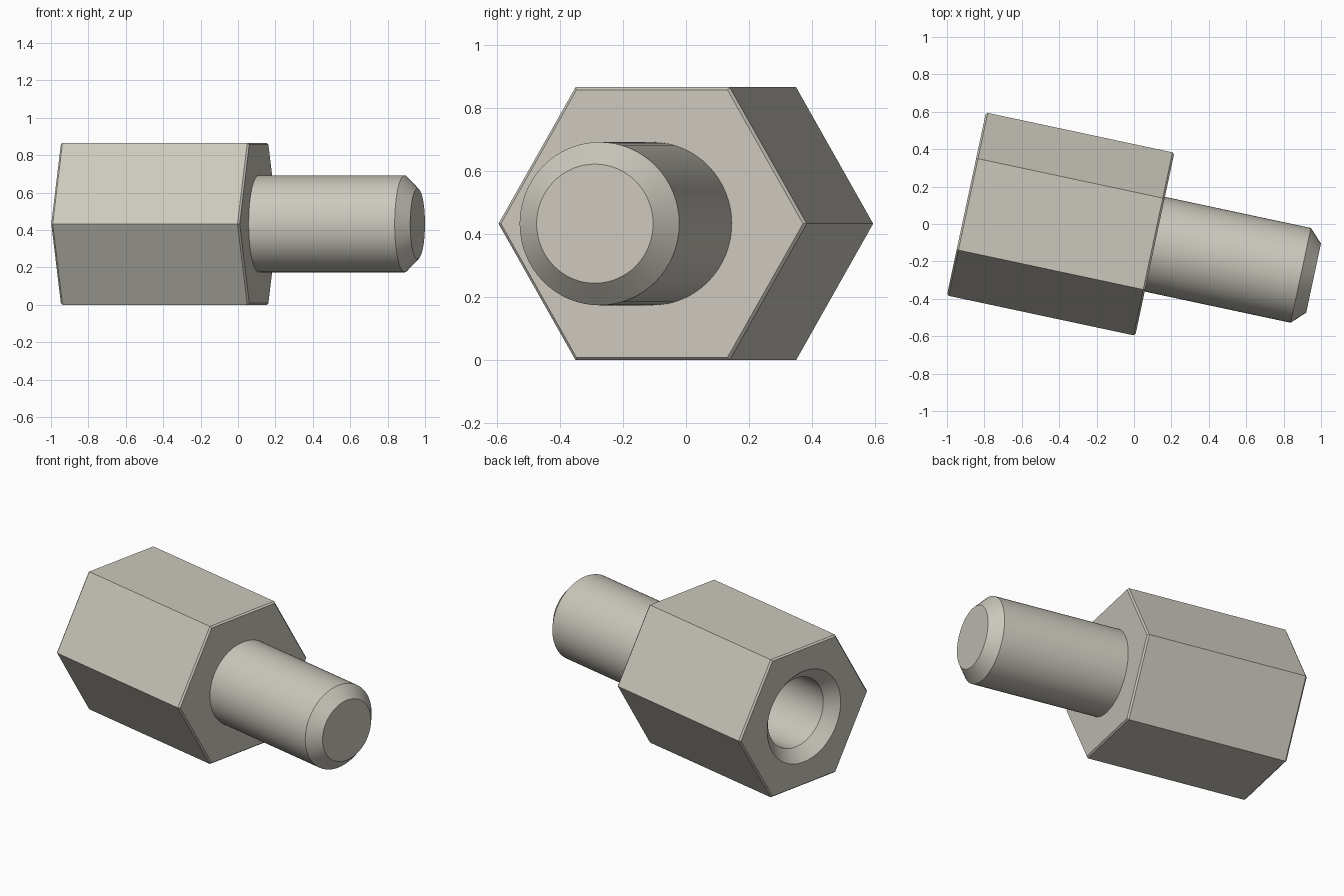
import bpy, bmesh
from math import sin, cos, pi, radians

cube = bpy.data.objects.get("Cube")
if cube:
    bpy.data.objects.remove(cube)

HEX_R, HEX_LEN, EDGE = 0.5, 1.03, 0.01
STUD_R, STUD_LEN, CHAMFER = 0.259, 0.868, 0.07
HOLE_R, HOLE_DEPTH = 0.216, 0.8
ROUND = 64

metal = bpy.data.materials.new("warm_grey_metal")
metal.use_nodes = True
colour = (0.60, 0.575, 0.51, 1)
metal.diffuse_color = colour
metal.node_tree.nodes["Principled BSDF"].inputs["Base Color"].default_value = colour


def ring(bm, x, r, sides):
    """Closed ring of vertices around the x axis."""
    return [bm.verts.new((x, r * cos(2 * pi * i / sides), r * sin(2 * pi * i / sides)))
            for i in range(sides)]


def tube(bm, profile, sides):
    """Skin rings along a list of (x, radius) stations."""
    rings = [ring(bm, x, r, sides) for x, r in profile]
    for a, b in zip(rings, rings[1:]):
        for i in range(sides):
            j = (i + 1) % sides
            bm.faces.new((a[i], a[j], b[j], b[i]))
    return rings


def loop_edges(bm, verts):
    return [bm.edges.get((verts[i - 1], verts[i])) for i in range(len(verts))]


def finish(bm, name):
    bmesh.ops.recalc_face_normals(bm, faces=bm.faces)
    mesh = bpy.data.meshes.new(name)
    bm.to_mesh(mesh)
    bm.free()
    mesh.materials.append(metal)
    ob = bpy.data.objects.new(name, mesh)
    bpy.context.collection.objects.link(ob)
    ob.location = (-0.896, 0.107, HEX_R * sin(pi / 3))
    ob.rotation_euler.z = radians(-12.05)
    bpy.ops.object.select_all(action="DESELECT")
    ob.select_set(True)
    bpy.context.view_layer.objects.active = ob
    bpy.ops.object.shade_smooth_by_angle(angle=radians(30))


# Hexagonal body with slightly broken end edges
bm = bmesh.new()
hexes = tube(bm, [(0, HEX_R - EDGE), (EDGE, HEX_R),
                  (HEX_LEN - EDGE, HEX_R), (HEX_LEN, HEX_R - EDGE)], 6)
bm.faces.new(hexes[-1])

# Countersunk blind hole in the rear end
hole = tube(bm, [(0, HOLE_R + CHAMFER), (CHAMFER, HOLE_R), (HOLE_DEPTH, HOLE_R)], ROUND)
bm.faces.new(hole[-1])
rim = loop_edges(bm, hexes[0]) + loop_edges(bm, hole[0])
bmesh.ops.triangle_fill(bm, edges=rim, use_beauty=True, normal=(-1, 0, 0))
finish(bm, "hex_body")

# Round stud with chamfered tip
bm = bmesh.new()
tip = HEX_LEN + STUD_LEN
stud = tube(bm, [(HEX_LEN - EDGE, STUD_R), (tip - CHAMFER, STUD_R),
                 (tip, STUD_R - CHAMFER)], ROUND)
bm.faces.new(stud[0])
bm.faces.new(stud[-1])
finish(bm, "stud")
